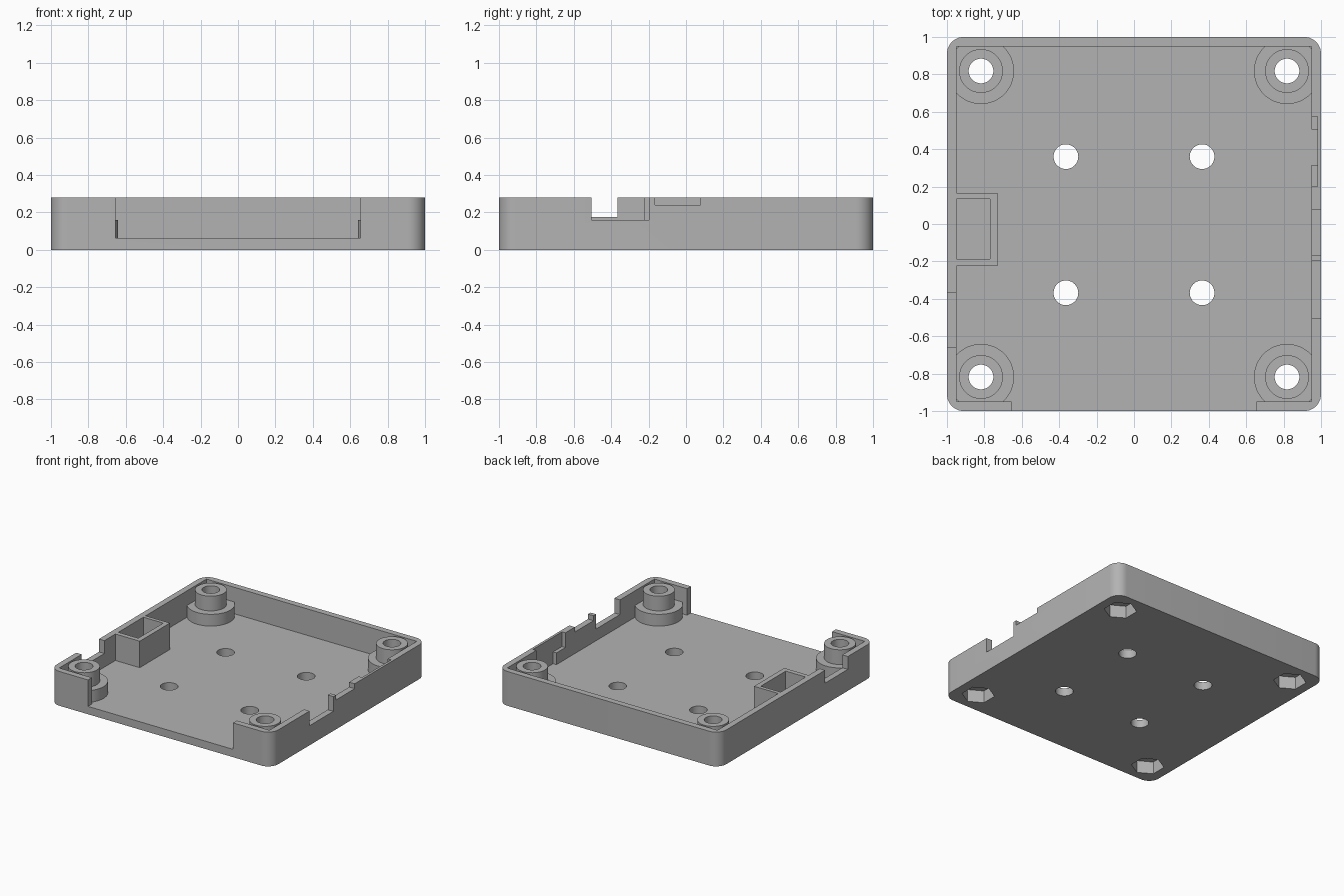
import bpy
import bmesh
import math
from mathutils import Matrix, Vector

if "Cube" in bpy.data.objects:
    bpy.data.objects.remove(bpy.data.objects["Cube"])

H = 0.28        # rim height
FLOOR = 0.064   # inside floor height
INNER = 0.95    # half width of the cavity
OVER = 0.4      # top of cutters that open upwards
POST = 0.818    # corner post offset

grey = bpy.data.materials.new("plain_grey")
grey.use_nodes = True
colour = (0.45, 0.45, 0.45, 1)
grey.diffuse_color = colour
bsdf = next(n for n in grey.node_tree.nodes if n.type == 'BSDF_PRINCIPLED')
bsdf.inputs["Base Color"].default_value = colour


def finish(name, bm):
    mesh = bpy.data.meshes.new(name)
    bm.to_mesh(mesh)
    bm.free()
    mesh.materials.append(grey)
    ob = bpy.data.objects.new(name, mesh)
    bpy.context.collection.objects.link(ob)
    return ob


def box(name, x, y, z, corner=0):
    """Box between (min, max) pairs, with optional rounded upright edges."""
    bm = bmesh.new()
    bmesh.ops.create_cube(bm, size=1)
    for v in bm.verts:
        v.co = Vector([(a + b) / 2 + c * (b - a)
                       for c, (a, b) in zip(v.co, (x, y, z))])
    if corner:
        upright = [e for e in bm.edges
                   if abs(e.verts[0].co.z - e.verts[1].co.z) > 0.01]
        bmesh.ops.bevel(bm, geom=upright, offset=corner, segments=10,
                        profile=0.5, affect='EDGES')
    return finish(name, bm)


def cylinder(name, x, y, z, radius, sides=48):
    bm = bmesh.new()
    place = (Matrix.Translation((x, y, (z[0] + z[1]) / 2))
             @ Matrix.Rotation(math.pi / 2, 4, 'Z'))
    bmesh.ops.create_cone(bm, cap_ends=True, segments=sides, radius1=radius,
                          radius2=radius, depth=z[1] - z[0], matrix=place)
    # put a corner of the prism on the y axis
    top = max(bm.verts, key=lambda v: v.co.y).co - Vector((x, y, 0))
    turn = math.atan2(top.x, top.y)
    bmesh.ops.rotate(bm, verts=bm.verts, cent=(x, y, 0),
                     matrix=Matrix.Rotation(turn, 3, 'Z'))
    return finish(name, bm)


def combine(part, operation):
    """Join a part to the tray or cut it away."""
    part.hide_render = True
    mod = tray.modifiers.new("shape", 'BOOLEAN')
    mod.operation = operation
    mod.solver = 'EXACT'
    mod.object = part
    bpy.context.view_layer.objects.active = tray
    bpy.ops.object.modifier_apply(modifier=mod.name)
    bpy.data.objects.remove(part)


def cut(part):
    combine(part, 'DIFFERENCE')


def join(part):
    combine(part, 'UNION')


# Outer shell and cavity
tray = box("enclosure_tray", (-1, 1), (-1, 1), (0, H), corner=0.09)
cut(box("cavity", (-INNER, INNER), (-INNER, INNER), (FLOOR, OVER)))

# Stepped corner posts
corners = [(sx * POST, sy * POST) for sx in (-1, 1) for sy in (-1, 1)]
for x, y in corners:
    join(cylinder("post_base", x, y, (0.03, 0.16), 0.177))
    join(cylinder("post", x, y, (0.04, H), 0.117))

# Socket block on the -x wall
join(box("socket_block", (-0.97, -0.73), (-0.225, 0.165), (0.03, H)))
cut(box("socket_pocket", (-INNER, -0.77), (-0.187, 0.135), (FLOOR, OVER)))

# Bores with hexagonal nut recesses underneath
for x, y in corners:
    cut(cylinder("bore", x, y, (-0.1, OVER), 0.066))
    cut(cylinder("nut_recess", x, y, (-0.1, 0.1), 0.122, sides=6))

# Mounting holes through the floor
for x in (-0.364, 0.364):
    for y in (-0.368, 0.36):
        cut(cylinder("floor_hole", x, y, (-0.1, 0.2), 0.066))

# Front opening and rim notches
cut(box("front_opening", (-0.655, 0.655), (-1.1, -0.94), (FLOOR, OVER)))
cut(box("cable_notch", (-1.1, -0.94), (-0.66, -0.367), (0.175, OVER)))
cut(box("deep_notch", (0.94, 1.1), (-0.505, -0.198), (0.16, OVER)))
cut(box("shallow_notch", (0.94, 1.1), (-0.165, 0.077), (0.24, OVER)))

# Stepped recess on the inside of the +x wall
cut(box("wide_recess", (0.94, 0.98), (0.2, 0.575), (0.16, OVER)))
cut(box("narrow_recess", (0.94, 0.98), (0.315, 0.505), (FLOOR, OVER)))

# Smooth round surfaces, sharp edges
bpy.ops.object.select_all(action='DESELECT')
tray.select_set(True)
bpy.context.view_layer.objects.active = tray
bpy.ops.object.shade_smooth_by_angle(angle=math.radians(30))
